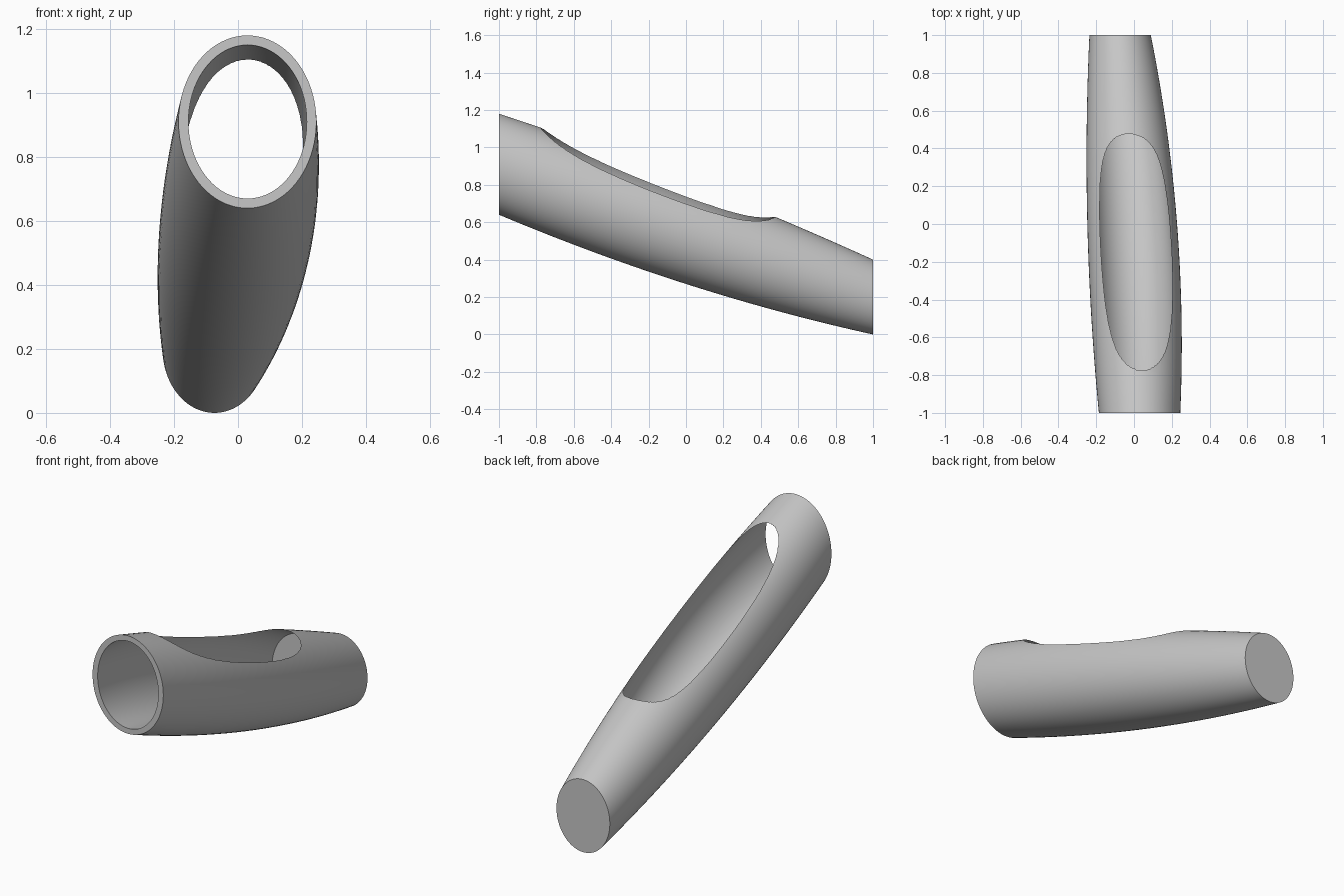
import bpy, bmesh
from math import cos, sin, tau, radians

if "Cube" in bpy.data.objects:
    bpy.data.objects.remove(bpy.data.objects["Cube"])

SIDES, STEPS = 80, 48

grey = bpy.data.materials.new("light grey")
grey.use_nodes = True
grey.diffuse_color = (0.57, 0.57, 0.57, 1)
grey.node_tree.nodes["Principled BSDF"].inputs["Base Color"].default_value = grey.diffuse_color


def bent_tube(name, start, end, centre_x, centre_z, radius_x, radius_z):
    """Solid loft of ellipses along y; each shape value is a quadratic in y."""
    bm = bmesh.new()
    rings = []
    for k in range(STEPS + 1):
        y = start + (end - start) * k / STEPS
        cx, cz, rx, rz = (a + b * y + c * y * y
                          for a, b, c in (centre_x, centre_z, radius_x, radius_z))
        rings.append([bm.verts.new((cx + rx * cos(tau * i / SIDES), y,
                                    cz + rz * sin(tau * i / SIDES)))
                      for i in range(SIDES)])
    for a, b in zip(rings, rings[1:]):
        for i in range(SIDES):
            j = (i + 1) % SIDES
            bm.faces.new((a[i], a[j], b[j], b[i]))
    bm.faces.new(rings[0])
    bm.faces.new(rings[-1])
    bmesh.ops.recalc_face_normals(bm, faces=bm.faces[:])
    mesh = bpy.data.meshes.new(name)
    bm.to_mesh(mesh)
    bm.free()
    mesh.materials.append(grey)
    obj = bpy.data.objects.new(name, mesh)
    bpy.context.collection.objects.link(obj)
    return obj


# Outer body sags along its length
tube = bent_tube("hollow_tube", -1, 1,
                 (-0.0095, -0.0515, -0.0125), (0.546, -0.355, 0.009),
                 (0.2375, -0.0265, -0.0485), (0.276, -0.035, -0.041))

# Cavity arches the other way, so it breaks out through the top as a long slot
cavity = bent_tube("cavity_cutter", -1.1, 0.625,
                   (-0.004, -0.056, -0.022), (0.6168, -0.3984, -0.105),
                   (0.205, -0.015, -0.035), (0.238, -0.018, -0.016))
cavity.hide_render = True

cut = tube.modifiers.new("cavity", "BOOLEAN")
cut.operation = "DIFFERENCE"
cut.solver = "EXACT"
cut.object = cavity
bpy.ops.object.select_all(action="DESELECT")
bpy.context.view_layer.objects.active = tube
tube.select_set(True)
bpy.ops.object.modifier_apply(modifier=cut.name)
bpy.data.objects.remove(cavity)
bpy.ops.object.shade_smooth_by_angle(angle=radians(30))
